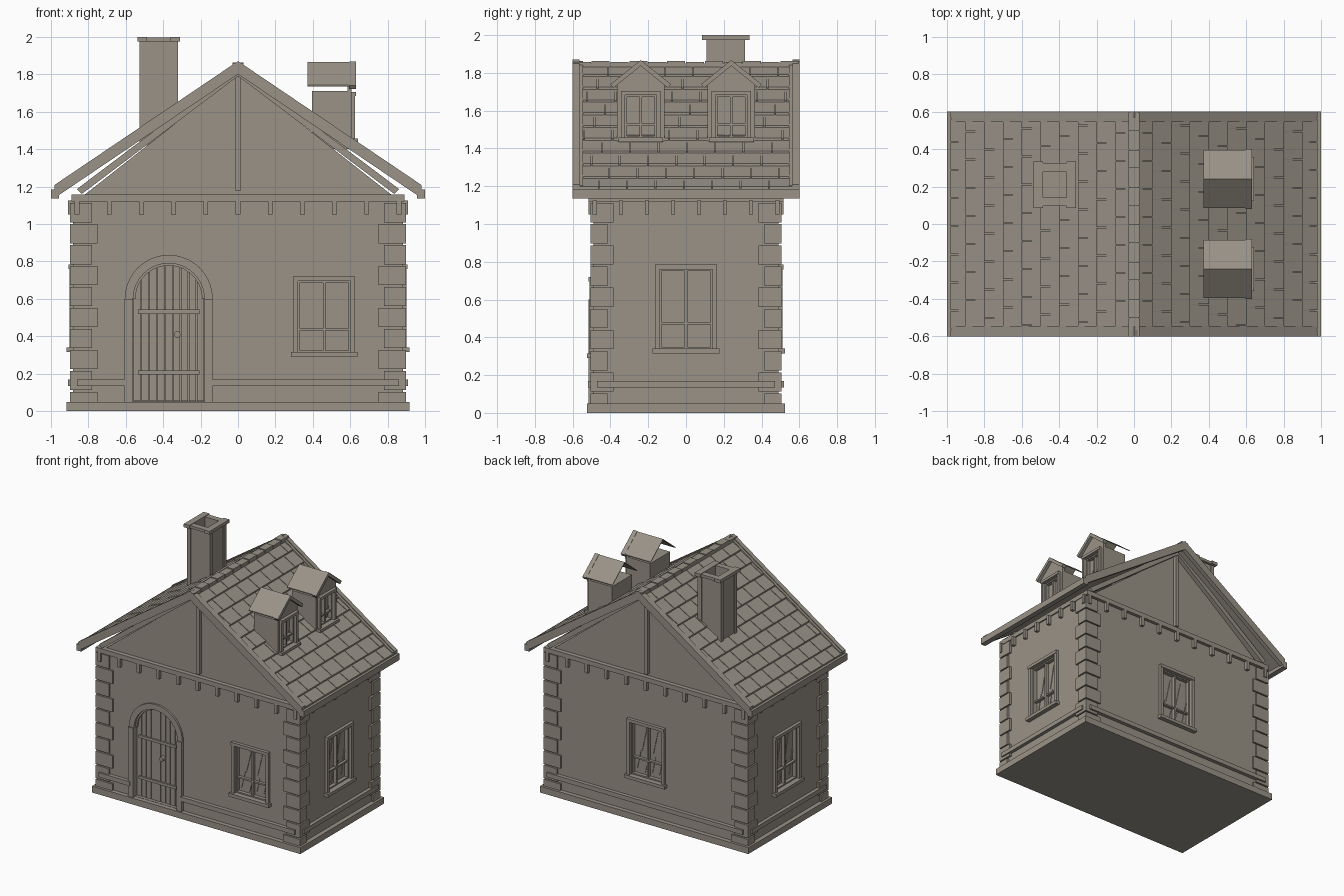
import bpy, bmesh, math
from mathutils import Matrix

cube = bpy.data.objects.get("Cube")
if cube:
    bpy.data.objects.remove(cube, do_unlink=True)

stone = bpy.data.materials.new("warm_grey_stone")
stone.use_nodes = True
colour = (0.32, 0.29, 0.245, 1)
stone.diffuse_color = colour
stone.node_tree.nodes["Principled BSDF"].inputs["Base Color"].default_value = colour


def box(x0, x1, y0, y1, z0, z1):
    return [(x0, z0), (x1, z0), (x1, z1), (x0, z1)], y0, y1


def part(name, pieces, matrix=Matrix()):
    """Join xz profiles, each extruded from y0 to y1, into one object."""
    bm = bmesh.new()
    for profile, y0, y1 in pieces:
        a = [bm.verts.new((x, y0, z)) for x, z in profile]
        b = [bm.verts.new((x, y1, z)) for x, z in profile]
        bm.faces.new(a)
        bm.faces.new(b[::-1])
        for i in range(len(a)):
            j = (i + 1) % len(a)
            bm.faces.new((a[j], a[i], b[i], b[j]))
    bmesh.ops.recalc_face_normals(bm, faces=bm.faces[:])
    bm.transform(matrix)
    mesh = bpy.data.meshes.new(name)
    bm.to_mesh(mesh)
    bm.free()
    mesh.materials.append(stone)
    obj = bpy.data.objects.new(name, mesh)
    bpy.context.collection.objects.link(obj)
    return obj


def cut(target, pieces, matrix=Matrix()):
    cutter = part("cutter", pieces, matrix)
    cutter.hide_render = True
    mod = target.modifiers.new("opening", "BOOLEAN")
    mod.operation = "DIFFERENCE"
    mod.solver = "EXACT"
    mod.object = cutter
    bpy.context.view_layer.objects.active = target
    bpy.ops.object.modifier_apply(modifier=mod.name)
    bpy.data.objects.remove(cutter, do_unlink=True)


def facing(x, y, z, degrees):
    return Matrix.Translation((x, y, z)) @ Matrix.Rotation(math.radians(degrees), 4, "Z")


def window(name, target, matrix, w, h, t=0.025):
    """Recessed window: local -y is outwards, origin at the centre."""
    a, c = w / 2, h / 2
    cut(target, [box(-a, a, -0.1, 0.05, -c, c)], matrix)
    frame = [box(-a, -a + t, -0.02, 0.05, -c, c), box(a - t, a, -0.02, 0.05, -c, c),
             box(-a, a, -0.025, 0.05, c - t, c),
             box(-a - 0.012, a + 0.012, -0.035, 0.05, -c, -c + t)]
    i, k = a - t, c - t
    for s in (-1, 1):
        frame.append(box(s * i, s * (i - 0.01), 0.005, 0.045, -k, k))
        frame.append(box(-i, i, 0.006, 0.045, s * k, s * (k - 0.01)))
    part(name + "_frame", frame, matrix)
    part(name + "_bars", [box(-0.007, 0.007, 0.01, 0.04, -k, k),
                          box(-i, i, 0.012, 0.04, -0.16 * h - 0.006, -0.16 * h + 0.006)], matrix)
    part(name + "_glass", [box(-i, i, 0.035, 0.05, -k, k)], matrix)
    # slanted glints on the panes
    glints = []
    for u, v, length in ((-0.8, -0.8, 0.7), (-0.5, -0.1, 0.9), (-0.3, -0.9, 0.7),
                         (0.15, -0.8, 0.6), (0.2, -0.1, 0.9), (0.6, -0.8, 1.1)):
        x, z, dx, dz = u * i, v * k, 0.33 * length * i, length * k
        glints.append(([(x, z), (x + 0.006, z), (x + dx + 0.006, z + dz), (x + dx, z + dz)], 0.03, 0.036))
    part(name + "_glints", glints, matrix)


# Base, walls and attic
part("foundation", [box(-0.915, 0.915, -0.525, 0.525, 0, 0.05)])
walls = part("walls", [box(-0.88, 0.88, -0.49, 0.49, 0.04, 1.13)])
part("gable_attic", [([(-0.84, 1.14), (0.84, 1.14), (0, 1.8)], -0.48, 0.48)])

# Arched door
DX, SPRING = -0.37, 0.6


def arch(r, steps=20):
    return [(DX + r * math.cos(math.pi * k / steps), SPRING + r * math.sin(math.pi * k / steps))
            for k in range(steps + 1)]


R = 0.19
cut(walls, [([(DX - R, 0.052), (DX + R, 0.052)] + arch(R), -0.6, -0.45)])
part("door_arch", [(arch(0.235) + arch(R)[::-1], -0.505, -0.45)])
part("door_inner_arch", [(arch(R) + arch(0.178)[::-1], -0.485, -0.45)])
part("door_jambs", [box(DX + s * R, DX + s * 0.235, -0.515, -0.45, 0.05, SPRING) for s in (-1, 1)])
planks, pw = [], 2 * R / 9
for n in range(9):
    l, r = -R + n * pw + 0.002, -R + (n + 1) * pw - 0.002
    top = [(DX + u, SPRING + math.sqrt(R * R - u * u)) for u in (r, (l + r) / 2, l)]
    planks.append(([(DX + l, 0.055), (DX + r, 0.055)] + top, -0.47, -0.44))
part("door_planks", planks)
part("door_straps", [box(DX - 0.165, DX + 0.165, -0.482, -0.46, z, z + 0.022) for z in (0.195, 0.52)])
knob = [(-0.325 + 0.018 * math.cos(a * math.pi / 6), 0.41 + 0.018 * math.sin(a * math.pi / 6)) for a in range(12)]
part("door_knob", [(knob, -0.5, -0.46)])

# Wall windows
window("front_window", walls, facing(0.46, -0.49, 0.505, 0), 0.33, 0.43)
window("left_window", walls, facing(0.88, 0, 0.55, 90), 0.33, 0.47)
window("back_window", walls, facing(0, 0.49, 0.55, 180), 0.33, 0.47)
window("right_window", walls, facing(-0.88, 0, 0.55, 270), 0.33, 0.47)

# Corner stones, alternating long and short
quoins = []
for sx in (-1, 1):
    for sy in (-1, 1):
        for n in range(-2, 8):
            z = 0.225 + 0.112 * n
            lx, ly = (0.15, 0.09) if n % 2 == 0 else (0.12, 0.12)
            quoins.append(box(sx * (0.9 - lx), sx * 0.897, sy * (0.505 - ly), sy * 0.505,
                              max(z, 0.05), z + 0.102))
part("corner_stones", quoins)

# Base moulding, cornice and brackets
part("base_moulding", [
    box(-0.86, -0.59, -0.52, -0.48, 0.135, 0.17), box(-0.15, 0.86, -0.52, -0.48, 0.135, 0.17),
    box(-0.86, 0.86, 0.48, 0.52, 0.135, 0.17),
    box(0.87, 0.907, -0.47, 0.47, 0.135, 0.17), box(-0.907, -0.87, -0.47, 0.47, 0.135, 0.17)])
part("cornice", [box(-0.89, 0.89, -0.515, 0.515, 1.12, 1.157)])
brackets = []
for s in (-1, 1):
    for n in range(-5, 6):
        x = 0.172 * n
        brackets.append(box(x - 0.013, x + 0.013, s * 0.48, s * 0.515, 1.05, 1.125))
    for n in range(8):
        y = (n - 3.5) * 0.138
        brackets.append(box(s * 0.87, s * 0.907, y - 0.011, y + 0.011, 1.05, 1.125))
part("cornice_brackets", brackets)

# Gable timbers
timbers = []
for s in (-1, 1):
    timbers.append(box(-0.014, 0.014, s * 0.47, s * 0.505, 1.175, 1.81))
    for d in (-1, 1):
        timbers.append(([(0, 1.835), (d * 0.86, 1.187), (d * 0.835, 1.16), (0, 1.79)], s * 0.47, s * 0.515))
part("gable_timbers", timbers)


# Main roof
def slope(x, lift=0.0):
    return 1.845 + lift - 0.675 * abs(x)


def beam(x0, x1, low, high, y0, y1):
    return [(x0, slope(x0, low)), (x1, slope(x1, low)), (x1, slope(x1, high)), (x0, slope(x0, high))], y0, y1


tiles, boards, slabs, fascia = [], [], [], []
TILE = 0.15
for s in (-1, 1):
    slabs.append(beam(0, s * 0.97, -0.035, 0, -0.57, 0.57))
    fascia.append(box(s * 0.957, s * 1.0, -0.6, 0.6, 1.135, 1.185))
    for e in (-1, 1):
        boards.append(beam(0, s * 0.98, -0.045, 0.025, e * 0.565, e * 0.6))
        boards.append(beam(0, s * 0.975, -0.005, 0.018, e * 0.545, e * 0.57))
    for row in range(10):
        x0, x1 = 0.1 * row, min(0.1 * (row + 1), 0.98)
        profile = [(s * x0, slope(x0, -0.01)), (s * x1, slope(x1, -0.01)),
                   (s * x1, slope(x1, 0.014)), (s * x0, slope(x0, 0.003))]
        y = -0.56 - TILE * (row * 0.37 % 1)
        while y < 0.56:
            a, b = max(y, -0.56), min(y + TILE - 0.005, 0.56)
            if b - a > 0.005:
                tiles.append((profile, a, b))
            y += TILE
part("roof_slabs", slabs)
part("roof_tiles", tiles)
part("barge_boards", boards)
part("eave_fascia", fascia)
part("ridge_tiles", [([(-0.03, 1.822), (0.03, 1.822), (0.03, 1.858 + 0.005 * (n % 2)),
                       (-0.03, 1.858 + 0.005 * (n % 2))], -0.6 + 0.1 * n, -0.504 + 0.1 * n)
                     for n in range(12)] + [box(-0.027, 0.027, -0.59, 0.59, 1.82, 1.85)])

# Chimney: hollow shaft with corner strips and an open cap
CX, CY = -0.423, 0.21
shaft, cap = [], []
for s in (-1, 1):
    shaft.append(box(CX + s * 0.065, CX + s * 0.095, CY - 0.095, CY + 0.095, 1.42, 1.98))
    shaft.append(box(CX - 0.07, CX + 0.07, CY + s * 0.07, CY + s * 0.095, 1.42, 1.98))
    cap.append(box(CX + s * 0.063, CX + s * 0.113, CY - 0.125, CY + 0.125, 1.974, 2.0))
    cap.append(box(CX - 0.064, CX + 0.064, CY + s * 0.068, CY + s * 0.115, 1.974, 1.996))
    for e in (-1, 1):
        shaft.append(box(CX + s * 0.07, CX + s * 0.102, CY + e * 0.07, CY + e * 0.102, 1.42, 1.976))
shaft.append(box(CX - 0.07, CX + 0.07, CY - 0.075, CY + 0.075, 1.42, 1.75))
part("chimney_shaft", shaft)
part("chimney_cap", cap)

# Dormers on the left roof slope, built facing local -y
for label, y in (("front", -0.24), ("back", 0.24)):
    m = facing(0.605, y, 0, 90)
    body = part(label + "_dormer_body", [box(-0.125, 0.125, 0, 0.21, 1.4, 1.71)], m)
    part(label + "_dormer_gable", [([(-0.125, 1.7), (0.125, 1.7), (0.125, 1.75), (0, 1.85), (-0.125, 1.75)], 0, 0.02)], m)
    window(label + "_dormer_window", body, m @ Matrix.Translation((0, 0, 1.57)), 0.21, 0.27, 0.022)
    roof, trim = [], []
    for s in (-1, 1):
        roof.append(([(0, 1.865), (s * 0.155, 1.742), (s * 0.155, 1.735), (0, 1.857)], -0.01, 0.235))
        trim.append(([(0, 1.868), (s * 0.16, 1.74), (s * 0.145, 1.72), (0, 1.837)], -0.025, 0.01))
    part(label + "_dormer_roof", roof, m)
    part(label + "_dormer_trim", trim, m)
